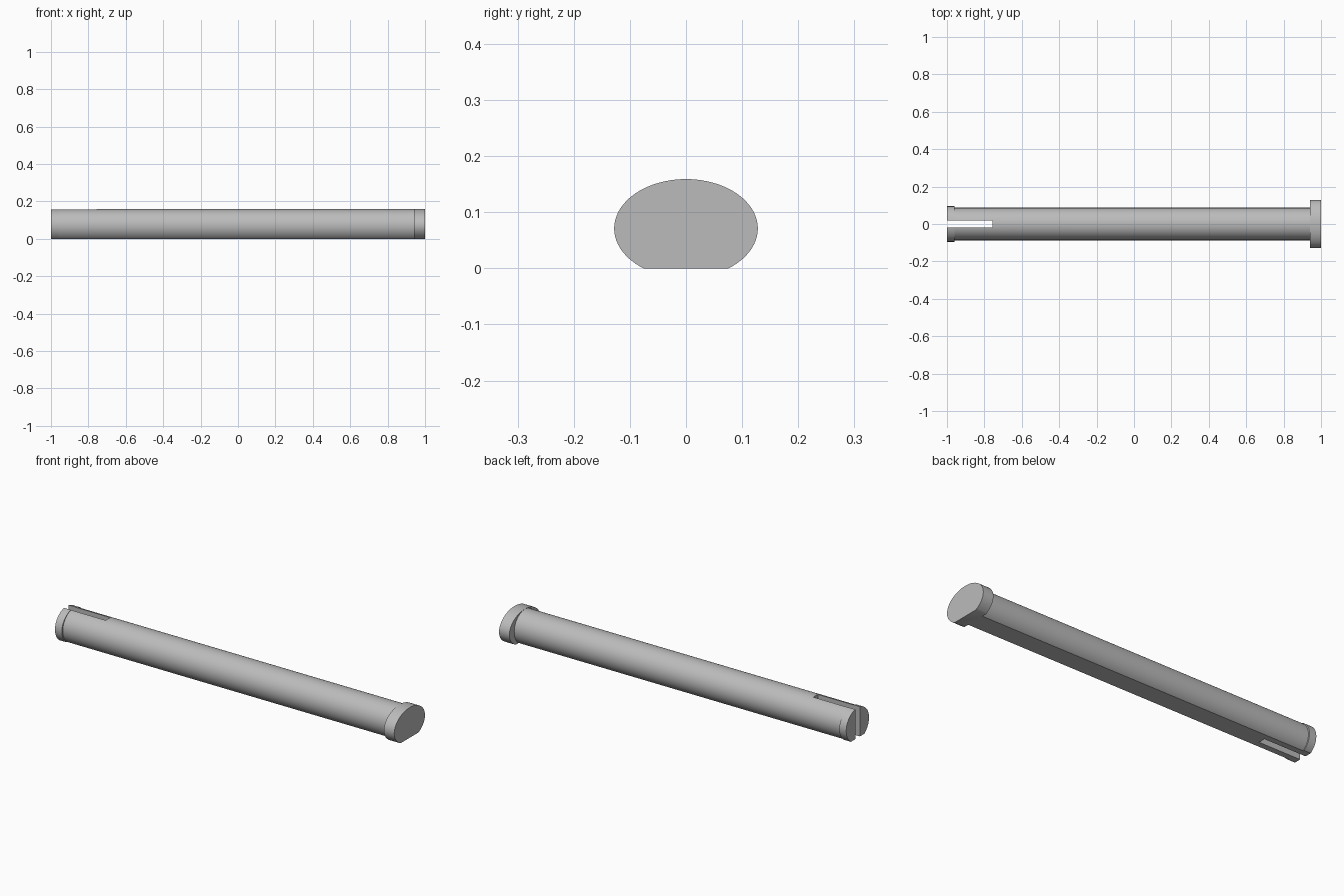
import bpy, bmesh, math

cube = bpy.data.objects.get("Cube")
if cube:
    bpy.data.objects.remove(cube, do_unlink=True)

AXIS_Z = 0.071      # height of the pin axis above its flat underside
STEPS = 72          # segments around the rounded part

grey = bpy.data.materials.new("light grey")
grey.use_nodes = True
colour = (0.5, 0.5, 0.5, 1)
grey.diffuse_color = colour
grey.node_tree.nodes["Principled BSDF"].inputs["Base Color"].default_value = colour


def make_object(name, bm):
    bmesh.ops.recalc_face_normals(bm, faces=bm.faces)
    mesh = bpy.data.meshes.new(name)
    bm.to_mesh(mesh)
    bm.free()
    mesh.materials.append(grey)
    obj = bpy.data.objects.new(name, mesh)
    bpy.context.collection.objects.link(obj)
    return obj


def section(bm, x, ry, rz):
    """Ellipse across the pin, cut flat along z = 0."""
    start = -math.asin(AXIS_Z / rz)
    sweep = math.pi - 2 * start
    ring = []
    for i in range(STEPS + 1):
        a = start + sweep * i / STEPS
        z = 0 if i in (0, STEPS) else AXIS_Z + rz * math.sin(a)
        ring.append(bm.verts.new((x, ry * math.cos(a), z)))
    return ring


# Pin: lipped end, round shaft and wide oval head in one shell
barb, shaft, head = (0.095, 0.0875), (0.087, 0.087), (0.128, 0.088)
stations = [(-1, barb), (-0.96, barb), (-0.96, shaft),
            (0.94, shaft), (0.94, head), (1, head)]
bm = bmesh.new()
rings = [section(bm, x, *radii) for x, radii in stations]
for a, b in zip(rings, rings[1:]):
    for i in range(STEPS):
        bm.faces.new((a[i], a[i + 1], b[i + 1], b[i]))
bm.faces.new(rings[0])
bm.faces.new(rings[-1])
# Flat underside
bm.faces.new([r[0] for r in rings] + [r[-1] for r in reversed(rings)])
pin = make_object("slotted_pin", bm)

# Slot that splits the lipped end into two prongs
bm = bmesh.new()
bmesh.ops.create_cube(bm, size=1)
for v in bm.verts:
    v.co.x = -0.757 if v.co.x > 0 else -1.1
    v.co.y *= 0.038
cutter = make_object("slot_cutter", bm)
cutter.hide_render = True

slot = pin.modifiers.new("slot", "BOOLEAN")
slot.operation = "DIFFERENCE"
slot.solver = "EXACT"
slot.object = cutter
bpy.ops.object.select_all(action="DESELECT")
pin.select_set(True)
bpy.context.view_layer.objects.active = pin
bpy.ops.object.modifier_apply(modifier=slot.name)
bpy.data.objects.remove(cutter, do_unlink=True)
bpy.ops.object.shade_smooth_by_angle(angle=math.radians(30))
